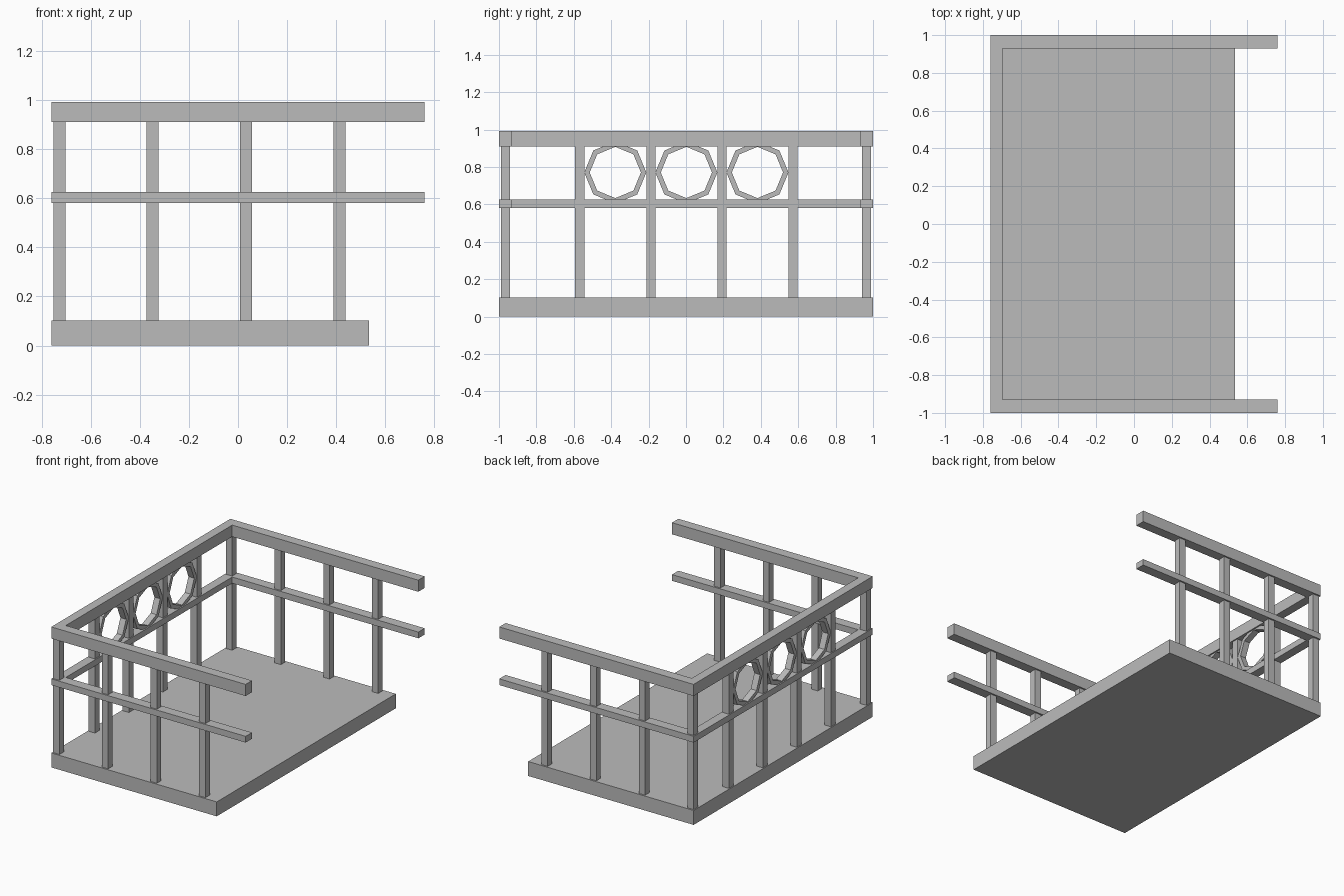
import bpy
import bmesh
import math
from mathutils import Matrix

default = bpy.data.objects.get("Cube")
if default:
    bpy.data.objects.remove(default, do_unlink=True)

grey = bpy.data.materials.new("plain grey")
grey.use_nodes = True
grey.diffuse_color = (0.5, 0.5, 0.5, 1)
grey.node_tree.nodes["Principled BSDF"].inputs["Base Color"].default_value = (0.5, 0.5, 0.5, 1)


def finish(name, bm):
    bmesh.ops.recalc_face_normals(bm, faces=bm.faces)
    mesh = bpy.data.meshes.new(name)
    bm.to_mesh(mesh)
    bm.free()
    mesh.materials.append(grey)
    obj = bpy.data.objects.new(name, mesh)
    bpy.context.collection.objects.link(obj)
    return obj


def box(name, x, y, z):
    """Box from three (low, high) ranges."""
    bm = bmesh.new()
    spans = (x, y, z)
    size = Matrix.Diagonal([b - a for a, b in spans] + [1])
    place = Matrix.Translation([(a + b) / 2 for a, b in spans])
    bmesh.ops.create_cube(bm, size=1, matrix=place @ size)
    return finish(name, bm)


def ring(name, x, y, z, outer, inner, depth, sides=8):
    """Flat-sided ring whose axis runs along x."""
    bm = bmesh.new()
    loops = []
    for r, dx in ((outer, -depth), (outer, depth), (inner, depth), (inner, -depth)):
        angles = [2 * math.pi * i / sides for i in range(sides)]
        loops.append([bm.verts.new((x + dx / 2, y + r * math.cos(a), z + r * math.sin(a)))
                      for a in angles])
    for k in range(4):
        a, b = loops[k], loops[(k + 1) % 4]
        for i in range(sides):
            j = (i + 1) % sides
            bm.faces.new((a[i], a[j], b[j], b[i]))
    return finish(name, bm)


END = 0.76           # half length of the side rails
RAIL = 0.071         # rail depth
POST = 0.049         # post width
SPACING = 0.38       # distance between posts
FLOOR_TOP = 0.102
WALL_X = -0.7285     # centre line of the long wall
SIDE_Y = 0.9645      # centre line of the short walls
RAIL_BANDS = {"top": (0.911, 0.993), "middle": (0.582, 0.626)}


def post(name, x, y):
    h = POST / 2
    box(name, (x - h, x + h), (y - h, y + h), (FLOOR_TOP, RAIL_BANDS["top"][0]))


# Floor slab
box("floor", (-END, 0.534), (-1, 1), (0, FLOOR_TOP))

# Rails around three sides, the side ones running past the floor
for level, band in RAIL_BANDS.items():
    box(level + "_rail_front", (-END, END), (-1, RAIL - 1), band)
    box(level + "_rail_back", (-END, END), (1 - RAIL, 1), band)
    box(level + "_rail_long_wall", (-END, RAIL - 0.767), (RAIL - 1, 1 - RAIL), band)

# Posts of the short walls, corners included
for side, y in (("front", -SIDE_Y), ("back", SIDE_Y)):
    for i in range(4):
        post(f"{side}_post_{i + 1}", WALL_X + i * SPACING * 1.002, y)

# Posts of the long wall
for i in range(4):
    post(f"long_wall_post_{i + 1}", WALL_X, (i - 1.5) * SPACING + 0.002)

# Octagonal rings between the posts
for i in range(3):
    ring(f"ring_{i + 1}", WALL_X, (i - 1) * SPACING + 0.002, 0.771, 0.166, 0.137, 0.045)
